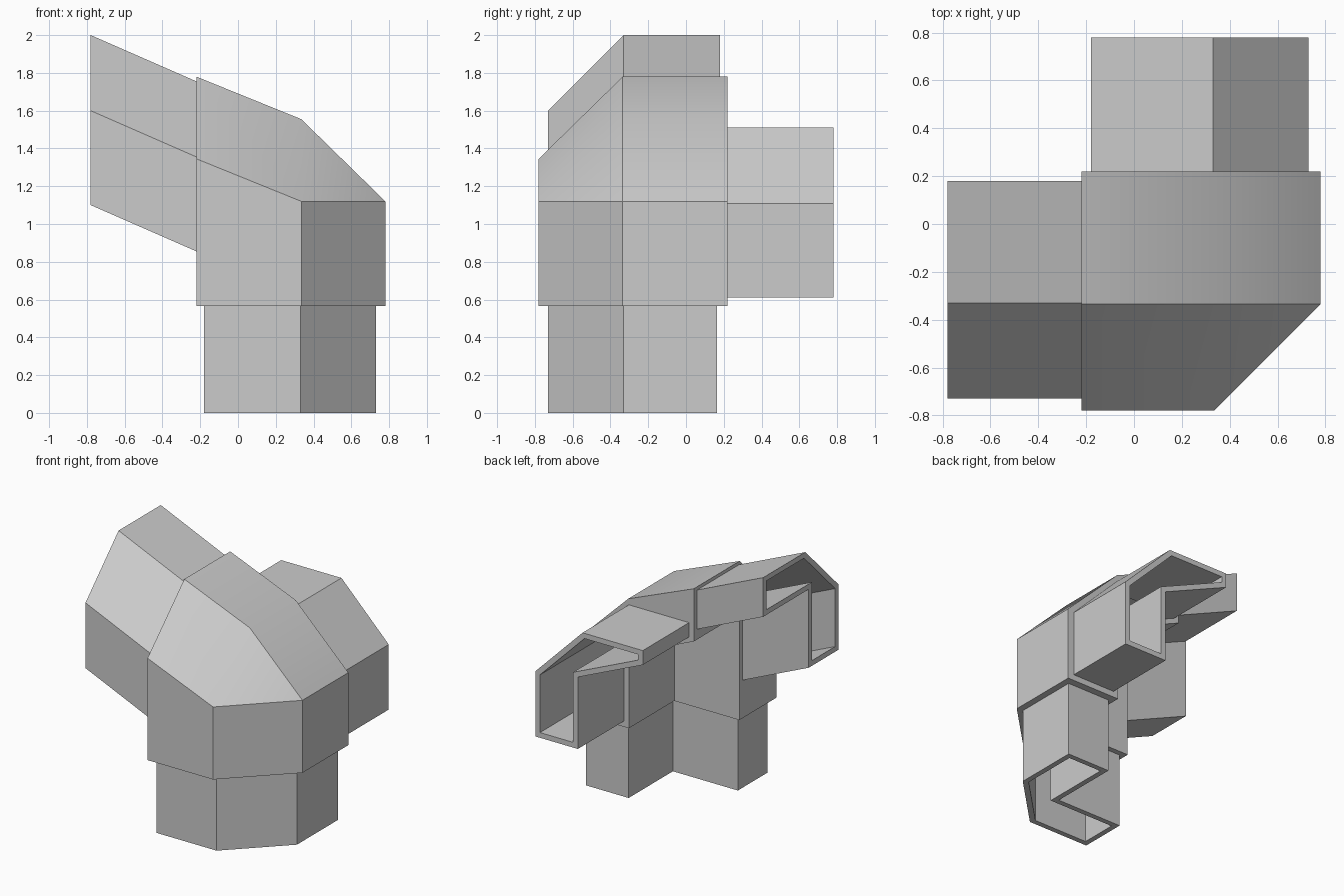
import bpy, bmesh, math
from mathutils import Vector

cube = bpy.data.objects.get("Cube")
if cube:
    bpy.data.objects.remove(cube, do_unlink=True)

grey = bpy.data.materials.new("plain_grey")
grey.use_nodes = True
grey.diffuse_color = (0.6, 0.6, 0.6, 1)
grey.node_tree.nodes["Principled BSDF"].inputs["Base Color"].default_value = (0.6, 0.6, 0.6, 1)

WALL = 0.04
SLOPE = -0.4375


def finish(name, bm):
    bmesh.ops.recalc_face_normals(bm, faces=bm.faces)
    mesh = bpy.data.meshes.new(name)
    bm.to_mesh(mesh)
    bm.free()
    mesh.materials.append(grey)
    obj = bpy.data.objects.new(name, mesh)
    bpy.context.collection.objects.link(obj)
    return obj


def select(obj):
    bpy.ops.object.select_all(action='DESELECT')
    obj.select_set(True)
    bpy.context.view_layer.objects.active = obj


def hull(name, points):
    bm = bmesh.new()
    for p in points:
        bm.verts.new(p)
    bmesh.ops.convex_hull(bm, input=bm.verts)
    bmesh.ops.dissolve_limit(bm, angle_limit=math.radians(1), verts=bm.verts, edges=bm.edges)
    return finish(name, bm)


def inset(ring, d):
    """Move every edge of a closed 2D profile inwards by d."""
    pts = [Vector(p) for p in ring]
    n = len(pts)
    area = sum(pts[i - 1].x * pts[i].y - pts[i].x * pts[i - 1].y for i in range(n))
    side = 1 if area > 0 else -1
    result = []
    for i, p in enumerate(pts):
        a = (p - pts[i - 1]).normalized()
        b = (pts[(i + 1) % n] - p).normalized()
        na, nb = Vector((-a.y, a.x)) * side, Vector((-b.y, b.x)) * side
        result.append(p + (na + nb) * d / (1 + na.dot(nb)))
    return result


def tube(name, ring, place, start, end):
    """Hollow arm, open at both ends, with a rim at its free end."""
    inner = inset(ring, WALL)
    bm = bmesh.new()
    loops = [[bm.verts.new(place(p, t)) for p in r]
             for r, t in ((ring, end), (ring, start), (inner, start), (inner, end))]
    n = len(ring)
    for a, b in zip(loops, loops[1:]):
        for i in range(n):
            j = (i + 1) % n
            bm.faces.new((a[i], a[j], b[j], b[i]))
    # rim against the body closes the wall
    for i in range(n):
        j = (i + 1) % n
        bm.faces.new((loops[3][i], loops[3][j], loops[0][j], loops[0][i]))
    return finish(name, bm)


def prism(name, ring, place, start, end):
    bm = bmesh.new()
    a, b = [[bm.verts.new(place(p, t)) for p in ring] for t in (start, end)]
    bm.faces.new(a)
    bm.faces.new(b)
    n = len(ring)
    for i in range(n):
        j = (i + 1) % n
        bm.faces.new((a[i], a[j], b[j], b[i]))
    return finish(name, bm)


def cut(obj, cutter):
    cutter.hide_render = True
    mod = obj.modifiers.new("cut", 'BOOLEAN')
    mod.operation = 'DIFFERENCE'
    mod.solver = 'EXACT'
    mod.object = cutter
    select(obj)
    bpy.ops.object.modifier_apply(modifier=mod.name)
    bpy.data.objects.remove(cutter, do_unlink=True)


# Angled profiles: outer end, two ridges, outer end, then the inside corner
leg = [(-.18, -.73), (.33, -.73), (.73, -.33), (.73, .165),
       (.37, .165), (.37, -.37), (-.18, -.37)]
side = [(.18, 2.0), (-.33, 2.0), (-.73, 1.6), (-.73, 1.1),
        (-.37, 1.1), (-.37, 1.7), (.18, 1.7)]
back = [(-.18, 1.51), (.33, 1.51), (.73, 1.108), (.73, .61),
        (.37, .61), (.37, 1.16), (-.18, 1.40)]

# name, profile, placement, free end, body plane, cavity end inside the body
arms = [
    ("lower_arm", leg, lambda p, t: (p[0], p[1], t), 0, .565, 1.1),
    ("sloped_side_arm", side, lambda p, t: (t, p[0], p[1] + SLOPE * (t + .78)), -.78, -.22, .34),
    ("back_arm", back, lambda p, t: (p[0], t, p[1]), .78, .22, -.34),
]

# Corner body: chamfered block with the inside corner cut away
foot = [(-.22, -.78), (.335, -.78), (.78, -.335), (.78, .22), (-.22, .22)]
points = [(x, y, .565) for x, y in foot]
points += [(x, y, 1.12) for x, y in foot[1:4]]
points += [(-.22, -.78, 1.345)]
points += [(x, y, z) for x, z in ((.335, 1.555), (-.22, 1.78)) for y in (-.335, .22)]
body = hull("corner_body", points)
cut(body, hull("inside_cutter", [(x, y, z) for y in (-.33, .4)
                                 for x, top in ((-.4, 1.455), (.33, 1.137))
                                 for z in (.3, top)]))

# Arms and the cavities they continue into the body
for name, ring, place, start, end, deep in arms:
    cut(body, prism("cavity_cutter", inset(ring, WALL), place, start, deep))
    arm = tube(name, ring, place, start, end)
    select(arm)
    bpy.ops.object.shade_flat()

# Soft transition over the shallow ridges of the body only
select(body)
bpy.ops.object.shade_smooth_by_angle(angle=math.radians(30))
